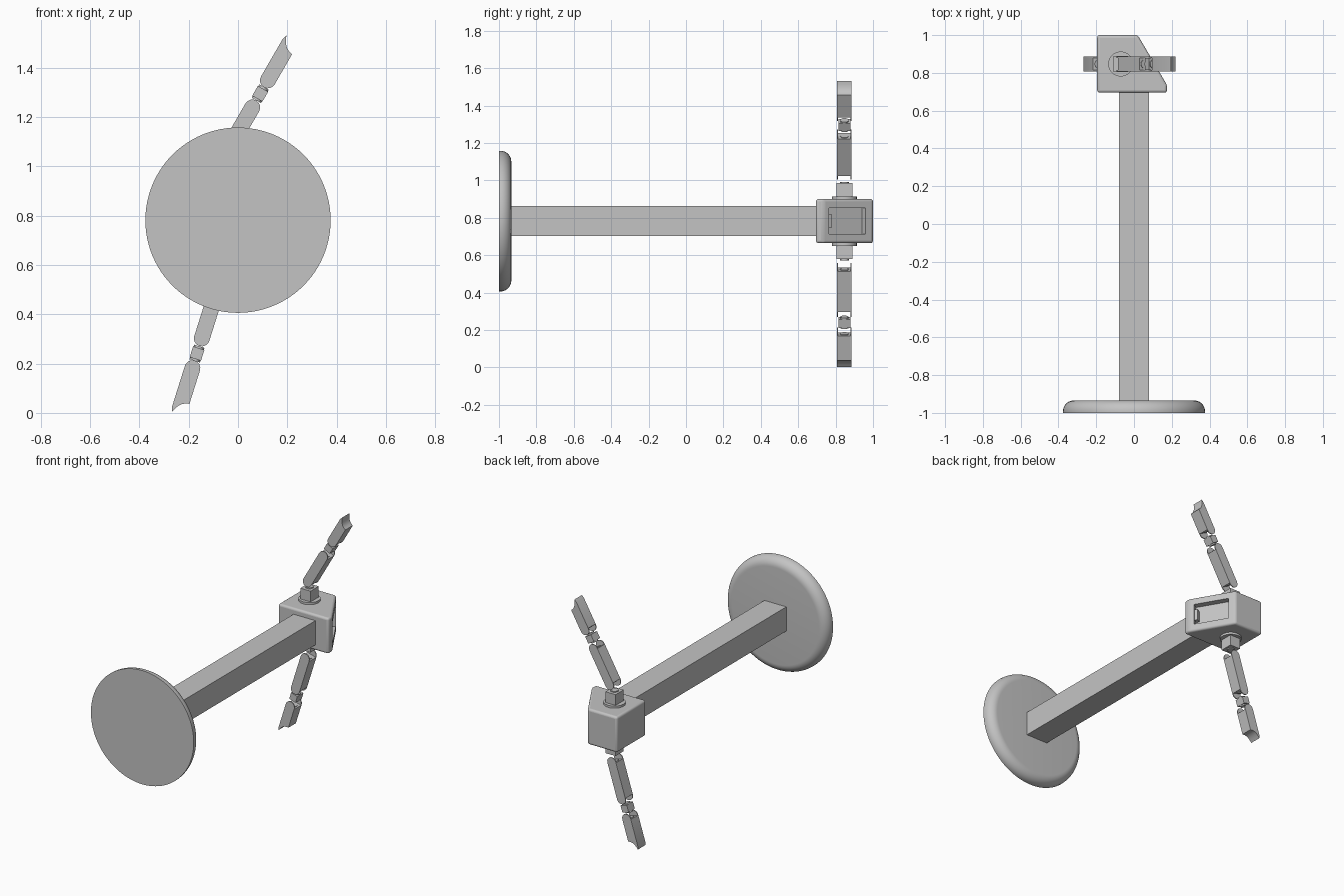
import bpy, bmesh, math
from mathutils import Matrix, Vector

cube = bpy.data.objects.get("Cube")
if cube:
    bpy.data.objects.remove(cube, do_unlink=True)

grey = bpy.data.materials.new("plain_grey")
grey.use_nodes = True
grey.diffuse_color = (0.55, 0.55, 0.55, 1)
grey.node_tree.nodes["Principled BSDF"].inputs["Base Color"].default_value = (0.55, 0.55, 0.55, 1)

MID_Z = 0.782                    # height of the body axis
ARM = Vector((-0.07, 0.847))     # x, y of the arm axis


def finish(name, bm, matrix=Matrix(), smooth=True):
    """Turn a bmesh into a grey object, placed by a matrix."""
    bm.transform(matrix)
    bmesh.ops.recalc_face_normals(bm, faces=bm.faces)
    mesh = bpy.data.meshes.new(name)
    bm.to_mesh(mesh)
    bm.free()
    mesh.materials.append(grey)
    obj = bpy.data.objects.new(name, mesh)
    bpy.context.collection.objects.link(obj)
    if smooth:
        bpy.ops.object.select_all(action="DESELECT")
        obj.select_set(True)
        bpy.context.view_layer.objects.active = obj
        bpy.ops.object.shade_smooth_by_angle(angle=math.radians(35))
    return obj


def add_prism(bm, points, y0, y1):
    """Extrude an x-z outline from y0 to y1."""
    face = bm.faces.new([bm.verts.new((x, y0, z)) for x, z in points])
    new = bmesh.ops.extrude_face_region(bm, geom=[face])["geom"]
    verts = [v for v in new if isinstance(v, bmesh.types.BMVert)]
    bmesh.ops.translate(bm, verts=verts, vec=(0, y1 - y0, 0))


def add_box(bm, centre, size):
    m = Matrix.Translation(centre) @ Matrix.Diagonal((*size, 1))
    bmesh.ops.create_cube(bm, size=1, matrix=m)


def add_disc(bm, centre, radius, depth, sides=32):
    bmesh.ops.create_cone(bm, cap_ends=True, segments=sides, radius1=radius, radius2=radius,
                          depth=depth, matrix=Matrix.Translation(centre))


def arc(cx, cz, r, start, end, n=8):
    angles = [math.radians(start + (end - start) * i / n) for i in range(n + 1)]
    return [(cx + r * math.cos(a), cz + r * math.sin(a)) for a in angles]


# Round base with a filleted back rim
bm = bmesh.new()
add_disc(bm, (0, 0, 0), 0.376, 0.066, 96)
rim = [e for e in bm.edges if all(v.co.z > 0 for v in e.verts)]
bmesh.ops.bevel(bm, geom=rim, offset=0.058, segments=10, profile=0.5, affect="EDGES")
finish("base_disc", bm, Matrix.Translation((0, -0.967, MID_Z)) @ Matrix.Rotation(-math.pi / 2, 4, "X"))

# Square post
bm = bmesh.new()
add_box(bm, (0, -0.12, MID_Z), (0.16, 1.64, 0.16))
finish("post", bm, smooth=False)

# Head block with one slanted side
bm = bmesh.new()
outline = [(-0.195, 0.695), (0.175, 0.695), (0.175, 0.735), (0.02, 1.0), (-0.195, 1.0)]
face = bm.faces.new([bm.verts.new((x, y, 0.664)) for x, y in outline])
new = bmesh.ops.extrude_face_region(bm, geom=[face])["geom"]
bmesh.ops.translate(bm, verts=[v for v in new if isinstance(v, bmesh.types.BMVert)], vec=(0, 0, 0.236))
head = finish("head", bm, smooth=False)
bevel = head.modifiers.new("rounded_edges", "BEVEL")
bevel.width, bevel.segments = 0.014, 4

# Recess in the slanted side, local x pointing out of the face
slant = Matrix.Translation((0.1, 0.8625, MID_Z)) @ Matrix.Rotation(math.atan2(0.155, 0.265), 4, "Z")
bm = bmesh.new()
add_box(bm, (0, 0, 0), (0.08, 0.226, 0.14))
cutter = finish("recess_cutter", bm, slant, smooth=False)
cutter.hide_render = True
cutter.hide_set(True)
cut = head.modifiers.new("recess", "BOOLEAN")
cut.object, cut.operation, cut.solver = cutter, "DIFFERENCE", "EXACT"
bpy.ops.object.select_all(action="DESELECT")
head.select_set(True)
bpy.context.view_layer.objects.active = head
bpy.ops.object.shade_smooth_by_angle(angle=math.radians(30))

# Small block inside the recess
bm = bmesh.new()
add_box(bm, (-0.025, -0.103, 0), (0.034, 0.02, 0.075))
finish("recess_block", bm, slant, smooth=False)

# Arm outlines: local x across the arm, local z along it, origin at the shoulder
W = 0.032                        # half width of the arm
T, CHEEK = 0.039, 0.006          # half depth, and thickness of the joint cheeks
START, END = -0.012, 0.288       # ends of the upper arm
SLOT = 0.036                     # depth of the joint slots
ELBOW = 0.32
FORE = ELBOW + 0.03


def clevis(bm, cheeks, core):
    """Thin outer cheeks around a shorter core."""
    for side in (-1, 1):
        a, b = sorted((side * T, side * (T - CHEEK)))
        add_prism(bm, cheeks, a, b)
    add_prism(bm, core, CHEEK - T, T - CHEEK)


def build_arm(prefix, flip, tilt):
    shoulder = Matrix.Translation((*ARM, MID_Z)) @ Matrix.Diagonal((1, 1, flip, 1))
    arm = shoulder @ Matrix.Translation((0, 0, 0.236)) @ Matrix.Rotation(math.radians(tilt), 4, "Y")

    # Collar and shoulder block
    bm = bmesh.new()
    add_disc(bm, (0, 0, 0.124), 0.066, 0.016, 48)
    finish(prefix + "_collar", bm, shoulder)
    bm = bmesh.new()
    add_box(bm, (0, 0, 0.16), (0.075, 0.085, 0.086))
    add_disc(bm, (0, 0, 0.206), 0.024, 0.008)
    finish(prefix + "_shoulder_block", bm, shoulder)

    # Upper arm with a rounded clevis at both ends
    bm = bmesh.new()
    cheeks = arc(0, START + W, W, 180, 360) + arc(0, END - W, W, 0, 180)
    lo, hi = START + SLOT, END - SLOT
    clevis(bm, cheeks, [(-W, lo), (W, lo), (W, hi), (-W, hi)])
    for z in (lo, hi):
        add_disc(bm, (0, 0, z), 0.023, 0.008)
    finish(prefix + "_upper_arm", bm, arm)

    # Elbow block with a round boss at each end
    bm = bmesh.new()
    add_box(bm, (0, 0, ELBOW), (0.048, 0.064, 0.046))
    add_disc(bm, (0, 0, ELBOW), 0.022, 0.062)
    finish(prefix + "_elbow", bm, arm)

    # Forearm with a clevis at the elbow and a scooped, pointed tip
    bm = bmesh.new()
    point, heel = ELBOW + 0.258, ELBOW + 0.204
    scoop = [(W, heel), (0.016, heel + 0.003), (0.002, heel + 0.011),
             (-0.01, heel + 0.023), (-0.019, heel + 0.038), (-0.026, point), (-W, heel + 0.035)]
    lo = FORE + SLOT
    clevis(bm, arc(0, FORE + W, W, 180, 360) + scoop, [(-W, lo), (W, lo)] + scoop)
    add_disc(bm, (0, 0, lo), 0.023, 0.008)
    finish(prefix + "_forearm", bm, arm)


build_arm("upper", 1, 30)
build_arm("lower", -1, -17.5)
